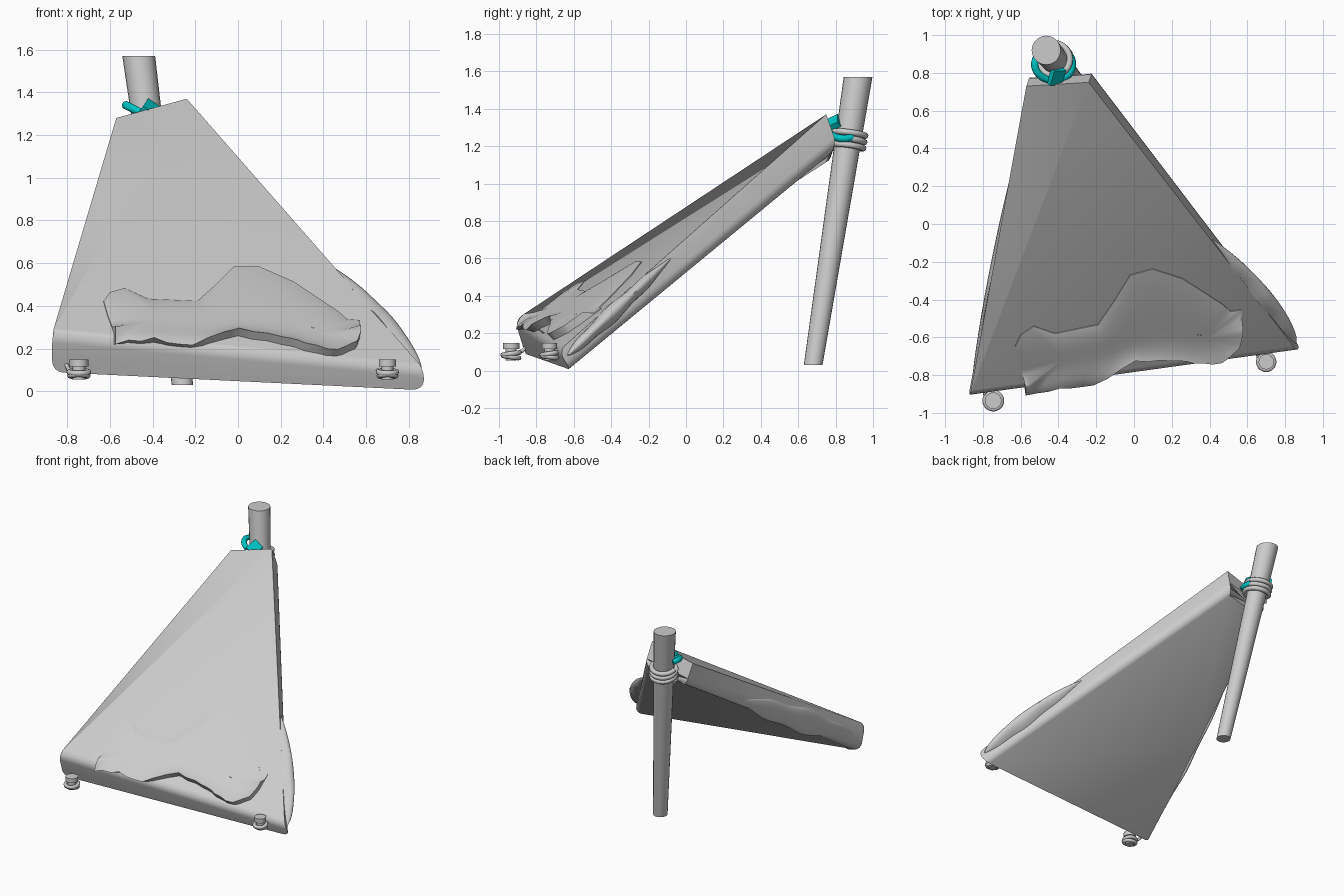
import bpy, bmesh, math, random
from mathutils import Vector, Matrix
from mathutils.bvhtree import BVHTree

if "Cube" in bpy.data.objects:
    bpy.data.objects.remove(bpy.data.objects["Cube"])
random.seed(4)
V = Vector

def finish(name, bm, angle=35, mat=None):
    bmesh.ops.recalc_face_normals(bm, faces=bm.faces)
    me = bpy.data.meshes.new(name)
    bm.to_mesh(me)
    bm.free()
    ob = bpy.data.objects.new(name, me)
    bpy.context.collection.objects.link(ob)
    bpy.ops.object.select_all(action='DESELECT')
    ob.select_set(True)
    bpy.context.view_layer.objects.active = ob
    bpy.ops.object.shade_smooth_by_angle(angle=math.radians(angle))
    if mat:
        me.materials.append(mat)
    return ob

def tube(name, pts, r, mat=None, cyclic=False):
    cu = bpy.data.curves.new(name, 'CURVE')
    cu.dimensions = '3D'
    cu.bevel_depth, cu.bevel_resolution, cu.use_fill_caps = r, 2, True
    sp = cu.splines.new('POLY')
    sp.points.add(len(pts) - 1)
    for p, co in zip(sp.points, pts):
        p.co = (*co, 1)
    sp.use_cyclic_u = cyclic
    sp.use_smooth = True
    ob = bpy.data.objects.new(name, cu)
    bpy.context.collection.objects.link(ob)
    if mat:
        cu.materials.append(mat)

def ring(name, c, r, minor, tilt=0.0):
    tube(name, [(c[0] + r * math.cos(a), c[1] + r * math.sin(a), c[2] + tilt * math.sin(a))
                for a in [i * math.tau / 20 for i in range(20)]], minor, cyclic=True)

teal = bpy.data.materials.new("teal")
teal.diffuse_color = (0.0, 0.55, 0.55, 1)
teal.use_nodes = True
teal.node_tree.nodes["Principled BSDF"].inputs["Base Color"].default_value = teal.diffuse_color

# Sloping cover: shallow wedge folded softly along its diagonal, with rounded hems
A, B, T, S = V((-.87, -.915, .27)), V((.87, -.68, .105)), V((-.24, .75, 1.37)), V((-.57, .73, 1.28))
C, D, T2, S2 = V((-.87, -.86, .09)), V((.87, -.62, .005)), V((-.22, .81, 1.2)), V((-.55, .79, 1.13))
Q, P = C.lerp(D, .4), C.lerp(S2, .42)
bm = bmesh.new()
a, b, t, s, c, d, t2, s2, q, p = [bm.verts.new(v) for v in (A, B, T, S, C, D, T2, S2, Q, P)]
for f in ((a, b, t), (a, t, s),          # front panel
          (a, c, q, d, b),               # front hem
          (b, t, t2, d), (a, s, s2, p, c), (s, t, t2, s2),   # sides and top end
          (c, q, p), (q, d, t2, s2, p)):                     # underside
    bm.faces.new(f)
def edges(*pairs):
    return [e for e in bm.edges if any(set(e.verts) == set(x) for x in pairs)]
bmesh.ops.bevel(bm, geom=edges((d, t2), (t2, s2), (s2, p), (p, c)), offset=.05, segments=4,
                profile=.5, affect='EDGES')
hem = [e for e in bm.edges if {tuple(round(x, 3) for x in v.co) for v in e.verts}
       == {tuple(round(x, 3) for x in A), tuple(round(x, 3) for x in B)}]
bmesh.ops.bevel(bm, geom=hem, offset=.045, segments=5, profile=.5, affect='EDGES')
bmesh.ops.recalc_face_normals(bm, faces=bm.faces)
bvh = BVHTree.FromBMesh(bm)
finish("cover", bm, 32)

# Lumpy layer lying on the front of the cover
outline = [(-.63, .42), (-.6, .46), (-.53, .48), (-.42, .43), (-.19, .42), (-.1, .5), (-.02, .58),
           (.1, .58), (.26, .51), (.38, .43), (.47, .37), (.51, .335), (.57, .33), (.57, .25),
           (.55, .2), (.46, .165), (.31, .19), (.2, .22), (0, .26), (-.22, .205), (-.4, .23),
           (-.58, .22), (-.58, .27), (-.61, .35)]
dense = []
for i, o in enumerate(outline):
    o2 = outline[(i + 1) % len(outline)]
    for k in range(3):
        v = V(o).lerp(V(o2), k / 3)
        if k and v.y < .27:
            v.y += random.uniform(-.006, .006)
        dense.append(v)

def on_cover(x, z, off):
    hit, nrm, _, _ = bvh.ray_cast(V((x, -3, z)), V((0, 1, 0)))
    return hit + nrm * off if hit else V((x, -.8, z))

def middle(v):
    return V((max(-.45, min(.45, v.x)) * .8, .33 - max(0, v.x - .2) * .2))

bm = bmesh.new()
rings = []
for f, skirt in ((1, True), (1, False), (.9, False), (.75, False), (.5, False), (.25, False), (0, False)):
    row = []
    for v in dense:
        edge = .045 if v.y < .28 else .005        # thick lower lip, feathered top
        off = -.01 if skirt else .02 + (edge - .02) * f ** 3
        row.append(bm.verts.new(on_cover(*middle(v).lerp(v, f), off)))
    rings.append(row)
for r1, r2 in zip(rings, rings[1:]):
    for i in range(len(dense)):
        j = (i + 1) % len(dense)
        bm.faces.new((r1[i], r1[j], r2[j], r2[i]))
bmesh.ops.remove_doubles(bm, verts=bm.verts, dist=.0005)
finish("front_layer", bm, 50)

# Lens-shaped layers bulging from the two sides
def lens(name, p0, p1, across, out, width, height, peak):
    bm = bmesh.new()
    rows, N, K = [], 24, 8
    for i in range(N + 1):
        u = i / N
        e = max(.03, math.sin(math.pi * u ** peak)) ** .7
        w = width * e * (1 + .12 * math.sin(u * 19))
        h = height * e
        base = p0.lerp(p1, u)
        row = []
        for k in range(K + 1):
            ang = math.pi * k / K
            row.append(bm.verts.new(base + across * (-w / 2 * math.cos(ang))
                                    + out * (h * math.sin(ang) - .006)))
        rows.append(row)
    for r1, r2 in zip(rows, rows[1:]):
        for k in range(K):
            bm.faces.new((r1[k], r1[k + 1], r2[k + 1], r2[k]))
        bm.faces.new((r1[K], r1[0], r2[0], r2[K]))
    bm.faces.new(rows[0])
    bm.faces.new(rows[-1])
    finish(name, bm, 45)

n_r = (D - B).cross(T - B).normalized()
n_r = n_r if n_r.x > 0 else -n_r
lens("right_layer", V((.86, -.63, .085)), V((.40, -.07, .61)), (D - B).normalized(),
     (n_r + V((.1, .1, .25))).normalized(), .085, .08, .8)
n_l = (C - A).cross(S - A).normalized()
n_l = n_l if n_l.x < 0 else -n_l
lens("left_layer", A.lerp(C, .6).lerp(S.lerp(S2, .6), .03), A.lerp(C, .8).lerp(S.lerp(S2, .8), .72),
     (S2 - S).normalized(), n_l, .17, .022, .9)

# Leaning support pole, tapered towards the ground
bm = bmesh.new()
bmesh.ops.create_cone(bm, cap_ends=True, segments=20, radius1=.05, radius2=.077, depth=1.54)
low, high = V((-.26, .68, .03)), V((-.465, .92, 1.57))
for v in bm.verts:
    u = v.co.z / 1.54 + .5
    ax = low.lerp(high, u)
    v.co = V((v.co.x + ax.x, v.co.y + ax.y, ax.z))
finish("pole", bm, 40)

def axis(z):
    return low.lerp(high, (z - .03) / 1.54)

# Rope wound round the pole
pts = []
for i in range(73):
    ang = i / 24 * math.tau + math.pi
    o = axis(1.18 + .1 * i / 72)
    pts.append((o.x + .085 * math.cos(ang), o.y + .085 * math.sin(ang), o.z - .02 * math.sin(ang - .6)))
tube("pole_rope", pts, .017)

# Teal tie fastening the cover to the pole
pts = []
for i in range(21):
    ang = math.radians(150 + 240 * i / 20)
    pts.append((-.425 + .1 * math.cos(ang), .845 + .085 * math.sin(ang),
                1.29 - .05 * math.cos(ang)))
tube("tie_loop", pts, .02, teal)
bm = bmesh.new()
bmesh.ops.create_cube(bm, size=1, matrix=Matrix.Translation((-.41, .78, 1.32))
                      @ Matrix.Rotation(.6, 4, 'Y') @ Matrix.Rotation(.5, 4, 'X')
                      @ Matrix.Diagonal((.075, .09, .035, 1)))
finish("tie_knot", bm, 30, teal)

# Ground pegs with rope rings
for side, x, y, k in (("left", -.745, -.935, 1.0), ("right", .70, -.73, .92)):
    bm = bmesh.new()
    for r, z0, z1 in ((.03, .055, .12), (.044, .115, .148)):
        bmesh.ops.create_cone(bm, cap_ends=True, segments=16, radius1=r * k, radius2=r * k, depth=z1 - z0,
                              matrix=Matrix.Translation((x, y, (z0 + z1) / 2)))
    finish(side + "_peg", bm, 30)
    ring(side + "_peg_ring", (x, y, .09), .045 * k, .013, .006)
    ring(side + "_peg_ring_low", (x, y, .073), .042 * k, .013, -.006)
    tube(side + "_peg_cord", [(x - .04, y + .02, .09), (x - .05, y + .06, .105), (x - .07, y + .1, .15)], .01)
